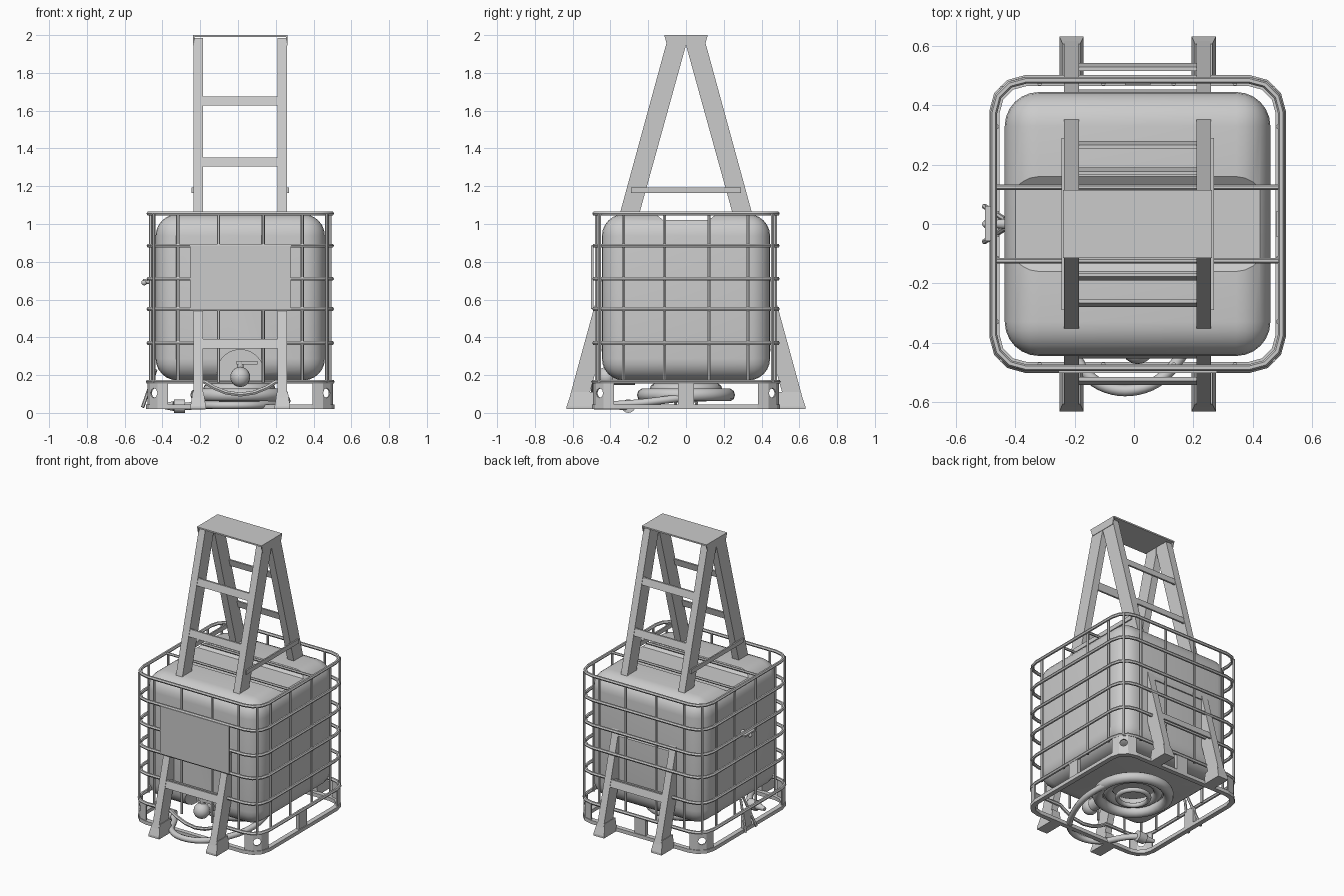
import bpy, bmesh, math
from mathutils import Vector

if "Cube" in bpy.data.objects:
    bpy.data.objects.remove(bpy.data.objects["Cube"])

CX = 0.012


def make(name, bm, smooth=None):
    bmesh.ops.recalc_face_normals(bm, faces=bm.faces[:])
    me = bpy.data.meshes.new(name)
    bm.to_mesh(me)
    bm.free()
    ob = bpy.data.objects.new(name, me)
    bpy.context.collection.objects.link(ob)
    if smooth:
        select(ob)
        bpy.ops.object.shade_smooth_by_angle(angle=math.radians(smooth))
    return ob


def select(ob):
    bpy.ops.object.select_all(action='DESELECT')
    ob.select_set(True)
    bpy.context.view_layer.objects.active = ob


def loft(name, *loops):
    """Closed solid through matching vertex loops."""
    bm = bmesh.new()
    rings = [[bm.verts.new(p) for p in lp] for lp in loops]
    n = len(rings[0])
    for a, b in zip(rings, rings[1:]):
        for i in range(n):
            bm.faces.new((a[i], a[(i + 1) % n], b[(i + 1) % n], b[i]))
    bm.faces.new(rings[0])
    bm.faces.new(rings[-1])
    return make(name, bm)


def rect(x0, x1, y0, y1, z):
    return [(x0, y0, z), (x1, y0, z), (x1, y1, z), (x0, y1, z)]


def box(name, x0, x1, y0, y1, z0, z1):
    return loft(name, rect(x0, x1, y0, y1, z0), rect(x0, x1, y0, y1, z1))


def prism_x(name, x0, x1, yz):
    return loft(name, [(x0, y, z) for y, z in yz], [(x1, y, z) for y, z in yz])


def tube(name, pts, r, closed=False, kind='POLY', res=1):
    cu = bpy.data.curves.new(name, 'CURVE')
    cu.dimensions = '3D'
    cu.bevel_depth, cu.bevel_resolution, cu.use_fill_caps = r, res, True
    sp = cu.splines.new(kind)
    sp.points.add(len(pts) - 1)
    for p, co in zip(sp.points, pts):
        p.co = (*co, 1)
    sp.use_cyclic_u = closed
    if kind == 'NURBS':
        sp.order_u, sp.use_endpoint_u, sp.resolution_u = 3, True, 6
    ob = bpy.data.objects.new(name, cu)
    bpy.context.collection.objects.link(ob)
    select(ob)
    bpy.ops.object.convert(target='MESH')
    bpy.ops.object.shade_smooth_by_angle(angle=math.radians(50))
    return bpy.context.object


def cylinder(name, a, b, r1, r2=None, n=16):
    a, b = Vector(a), Vector(b)
    bm = bmesh.new()
    bmesh.ops.create_cone(bm, cap_ends=True, segments=n, radius1=r1,
                          radius2=r1 if r2 is None else r2, depth=(b - a).length)
    bm.transform((b - a).to_track_quat('Z', 'Y').to_matrix().to_4x4())
    bmesh.ops.translate(bm, verts=bm.verts, vec=(a + b) / 2)
    return make(name, bm, 40)


def cut(ob, cutter):
    m = ob.modifiers.new('cut', 'BOOLEAN')
    m.operation, m.object, m.solver = 'DIFFERENCE', cutter, 'EXACT'
    select(ob)
    bpy.ops.object.modifier_apply(modifier='cut')
    bpy.data.objects.remove(cutter)


def corner(hx, hy, r, sx, sy, n=3):
    return [(CX + sx * (hx - r + r * math.cos(t)), sy * (hy - r + r * math.sin(t)))
            for t in (math.pi / 2 * i / n for i in range(n + 1))]


def ring(hx, hy, r, z):
    pts = []
    for sx, sy, rev in ((1, 1, 0), (-1, 1, 1), (-1, -1, 0), (1, -1, 1)):
        c = corner(hx, hy, r, sx, sy)
        pts += c[::-1] if rev else c
    return [(x, y, z) for x, y in pts]


# Plastic tank with a saddle groove on top and a valve recess in front
bm = bmesh.new()
bmesh.ops.create_cube(bm, size=1)
bmesh.ops.scale(bm, vec=(0.896, 0.89, 0.88), verts=bm.verts)
bmesh.ops.translate(bm, vec=(CX, 0, 0.612), verts=bm.verts)
bmesh.ops.bevel(bm, geom=bm.edges[:], offset=0.115, segments=6, profile=0.5, affect='EDGES')
tank = make('tank', bm)
cut(tank, prism_x('groove_cutter', -1, 1, [(-0.12, 1.02), (0.12, 1.02), (0.17, 1.06), (-0.17, 1.06)]))
cut(tank, cylinder('recess_cutter', (CX, -0.6, 0.21), (CX, -0.3, 0.21), 0.125, n=24))
select(tank)
bpy.ops.object.shade_smooth_by_angle(angle=math.radians(35))

# Tubular cage: hoops, uprights and top bars
for z in (1.055, 0.885, 0.71, 0.55, 0.37):
    tube('cage_hoop', ring(0.485, 0.485, 0.11, z), 0.0115, True)
for u in (-0.33, -0.115, 0.122, 0.328):
    for s in (-1, 1):
        tube('cage_upright', [(CX + u, s * 0.475, 0.16), (CX + u, s * 0.475, 1.055)], 0.009)
        tube('cage_upright', [(CX + s * 0.475, u, 0.16), (CX + s * 0.475, u, 1.055)], 0.009)
for s in (-1, 1):
    tube('cage_top_bar', [(CX - 0.475, s * 0.124, 1.055), (CX + 0.475, s * 0.124, 1.055)], 0.009)
    for t in (-1, 1):
        x, y = corner(0.475, 0.475, 0.06, s, t, 2)[1]
        tube('cage_corner_upright', [(x, y, 0.16), (x, y, 1.055)], 0.009)

# Pallet base: upper rail dipping under the valve, lower rail, corner plates
upper = ring(0.488, 0.49, 0.11, 0.165)
dip = [(CX + 0.19 * u, -0.49, 0.165 - 0.068 * (1 - u * u)) for u in (-1, -0.75, -0.4, 0, 0.4, 0.75, 1)]
upper[12:12] = dip
tube('pallet_upper_rail', upper, 0.012, True)
bm = bmesh.new()
loops = [[bm.verts.new(p) for p in ring(h, h, r, z)] for h, r, z in
         ((0.498, 0.12, 0.02), (0.498, 0.12, 0.045), (0.465, 0.09, 0.045), (0.465, 0.09, 0.02))]
for a, b in zip(loops, loops[1:] + loops[:1]):
    for i in range(len(a)):
        j = (i + 1) % len(a)
        bm.faces.new((a[i], a[j], b[j], b[i]))
make('pallet_lower_rail', bm)
for sx in (-1, 1):
    for sy in (-1, 1):
        o = corner(0.492, 0.492, 0.11, sx, sy)
        i = corner(0.482, 0.482, 0.10, sx, sy)
        prof = o + i[::-1]
        plate = loft('pallet_corner_plate', [(x, y, 0.035) for x, y in prof],
                     [(x, y, 0.165) for x, y in prof])
        cut(plate, cylinder('hole_cutter', (CX + sx * 0.38, sy * 0.38, 0.105),
                            (CX + sx * 0.56, sy * 0.56, 0.105), 0.026, n=8))
for s in (-1, 1):
    box('pallet_side_post', CX + s * 0.48 - 0.012, CX + s * 0.48 + 0.012, -0.043, 0.043, 0.03, 0.165)
box('pallet_back_post', CX - 0.043, CX + 0.043, 0.468, 0.492, 0.03, 0.165)

# Front sign plate
box('front_plate', -0.255, 0.28, -0.502, -0.49, 0.55, 0.885)

# Step ladder: legs, feet, rungs, spreaders and top cap
def outer(z):
    return 0.1 + 0.2735 * (1.97 - z)

for s in (-1, 1):
    for t in (-1, 1):
        xc = CX + t * 0.223
        prism_x('ladder_leg', xc - 0.025, xc + 0.025,
                [(s * outer(0.05), 0.05), (s * outer(1.985), 1.985),
                 (s * max(outer(1.985) - 0.1, 0.002), 1.985), (s * 0.002, 1.94),
                 (s * (outer(0.05) - 0.1), 0.05)])
        y = sorted((s * 0.49, s * 0.632))
        y2 = sorted((s * 0.49, s * 0.607))
        loft('ladder_foot', rect(xc - 0.041, xc + 0.041, *y, 0.02),
             rect(xc - 0.041, xc + 0.041, *y, 0.035),
             rect(xc - 0.029, xc + 0.029, *y2, 0.11))
    for z in (0.366, 0.69, 1.01, 1.328, 1.652):
        a, b = z - 0.024, z + 0.024
        prism_x('ladder_rung', CX - 0.2, CX + 0.2,
                [(s * (outer(a) - 0.003), a), (s * (outer(b) - 0.003), b),
                 (s * (outer(b) - 0.016), b), (s * (outer(a) - 0.016), a)])
    x = CX + s * 0.252
    box('ladder_spreader', x - 0.005, x + 0.005, -0.29, 0.29, 1.163, 1.193)
    x = CX + s * 0.247
    prism_x('ladder_cap_side', x - 0.004, x + 0.004,
            [(-0.115, 2.0), (0.115, 2.0), (0.1, 1.945), (-0.1, 1.945)])
box('ladder_cap', CX - 0.251, CX + 0.251, -0.115, 0.115, 1.99, 2.0)

# Outlet valve
bm = bmesh.new()
bmesh.ops.create_uvsphere(bm, u_segments=16, v_segments=10, radius=0.053)
bmesh.ops.translate(bm, verts=bm.verts, vec=(CX, -0.42, 0.19))
make('valve_body', bm, 60)
cylinder('valve_pipe', (CX, -0.42, 0.19), (CX, -0.27, 0.19), 0.042)
cylinder('valve_stem', (CX, -0.41, 0.22), (CX, -0.41, 0.275), 0.018)
box('valve_handle', CX - 0.02, CX + 0.09, -0.425, -0.395, 0.255, 0.275)

# Coiled hose under the tank, loose end and nozzle
for R, r, z in ((0.225, 0.035, 0.095), (0.16, 0.032, 0.125), (0.1, 0.016, 0.075)):
    bpy.ops.mesh.primitive_torus_add(major_radius=R, minor_radius=r, major_segments=32,
                                     minor_segments=10, location=(0.007, 0, z))
    bpy.context.object.name = 'hose_coil'
    bpy.ops.object.shade_smooth()
tube('hose_end', [(0.22, 0.06, 0.09), (0.27, -0.1, 0.07), (0.24, -0.3, 0.045), (0.12, -0.52, 0.04),
                  (-0.03, -0.575, 0.04), (-0.17, -0.52, 0.04), (-0.24, -0.34, 0.036), (-0.31, -0.3, 0.036)],
     0.02, kind='NURBS', res=2)
cylinder('nozzle_collar', (-0.28, -0.305, 0.036), (-0.34, -0.305, 0.036), 0.036)
cylinder('nozzle_tip', (-0.34, -0.305, 0.036), (-0.41, -0.29, 0.036), 0.026, 0.012)

# Tap and bracket on the left side
cylinder('tap_neck', (-0.425, 0, 0.695), (-0.495, 0, 0.695), 0.02, 0.01, 10)
box('tap_handle', -0.502, -0.476, -0.057, 0.06, 0.698, 0.71)
bpy.ops.mesh.primitive_uv_sphere_add(segments=12, ring_count=8, radius=0.015, location=(-0.497, 0, 0.69))
bpy.context.object.name = 'tap_knob'
bpy.ops.object.shade_smooth()
for s in (-1, 1):
    tube('side_strut', [(-0.435, s * 0.015, 0.23), (-0.505, s * 0.06, 0.03)], 0.009)
